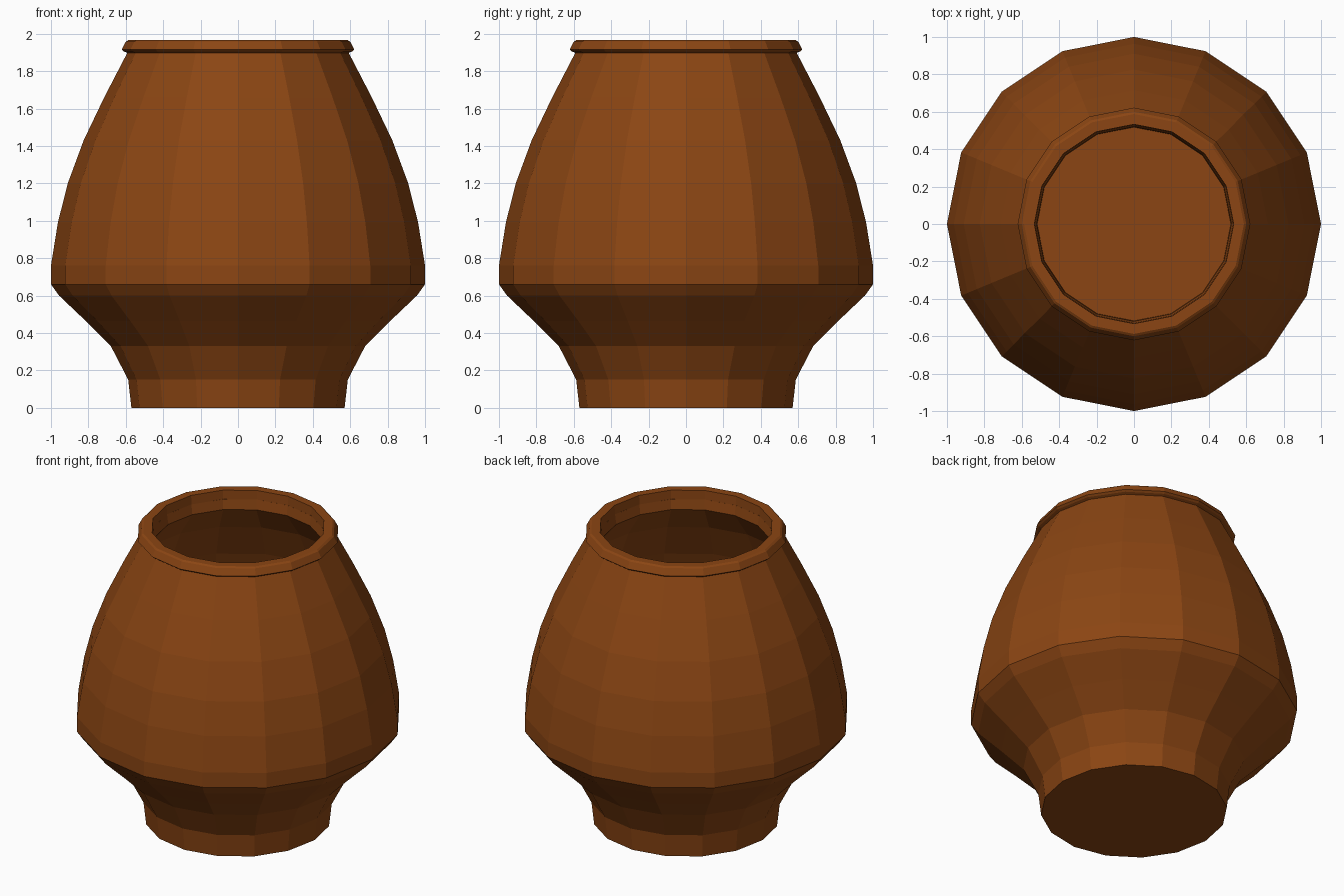
import bpy
import bmesh
from math import cos, sin, pi

cube = bpy.data.objects.get("Cube")
if cube:
    bpy.data.objects.remove(cube, do_unlink=True)

SIDES = 16

clay = bpy.data.materials.new("brown clay")
colour = (0.258, 0.06, 0.0065, 1)
clay.diffuse_color = colour
clay.use_nodes = True
clay.node_tree.nodes["Principled BSDF"].inputs["Base Color"].default_value = colour


def lathe(name, profile, closed=False):
    """Turn a (radius, height) profile around z; open profiles get end discs."""
    bm = bmesh.new()
    rings = [[bm.verts.new((r * cos(2 * pi * i / SIDES), r * sin(2 * pi * i / SIDES), z))
              for i in range(SIDES)] for r, z in profile]
    pairs = list(zip(rings, rings[1:]))
    if closed:
        pairs.append((rings[-1], rings[0]))
    else:
        bm.faces.new(rings[0][::-1])
        bm.faces.new(rings[-1])
    for low, high in pairs:
        for i in range(SIDES):
            j = (i + 1) % SIDES
            bm.faces.new((low[i], low[j], high[j], high[i]))
    bmesh.ops.recalc_face_normals(bm, faces=bm.faces)
    mesh = bpy.data.meshes.new(name)
    bm.to_mesh(mesh)
    bm.free()
    mesh.materials.append(clay)
    obj = bpy.data.objects.new(name, mesh)
    bpy.context.collection.objects.link(obj)
    return obj


# Hollow pot: foot, flared belly and shoulder outside, then the inner wall down to the floor
outer = [(0.57, 0), (0.587, 0.15), (0.68, 0.33), (0.815, 0.465), (0.957, 0.6),
         (1, 0.66), (1, 0.76), (0.963, 0.99), (0.91, 1.2), (0.825, 1.43),
         (0.715, 1.66), (0.588, 1.905)]
inner = [(r - 0.06, z) for r, z in outer[1:-1]]
lathe("pot_body", outer + [(0.53, 1.905), (0.52, 1.84)] + inner[::-1] + [(0.518, 0.06)])

# Thick lip with a bevelled outer edge
lathe("pot_rim", [(0.53, 1.895), (0.585, 1.895), (0.61, 1.905), (0.622, 1.915),
                  (0.6, 1.957), (0.588, 1.965), (0.533, 1.965)], closed=True)
